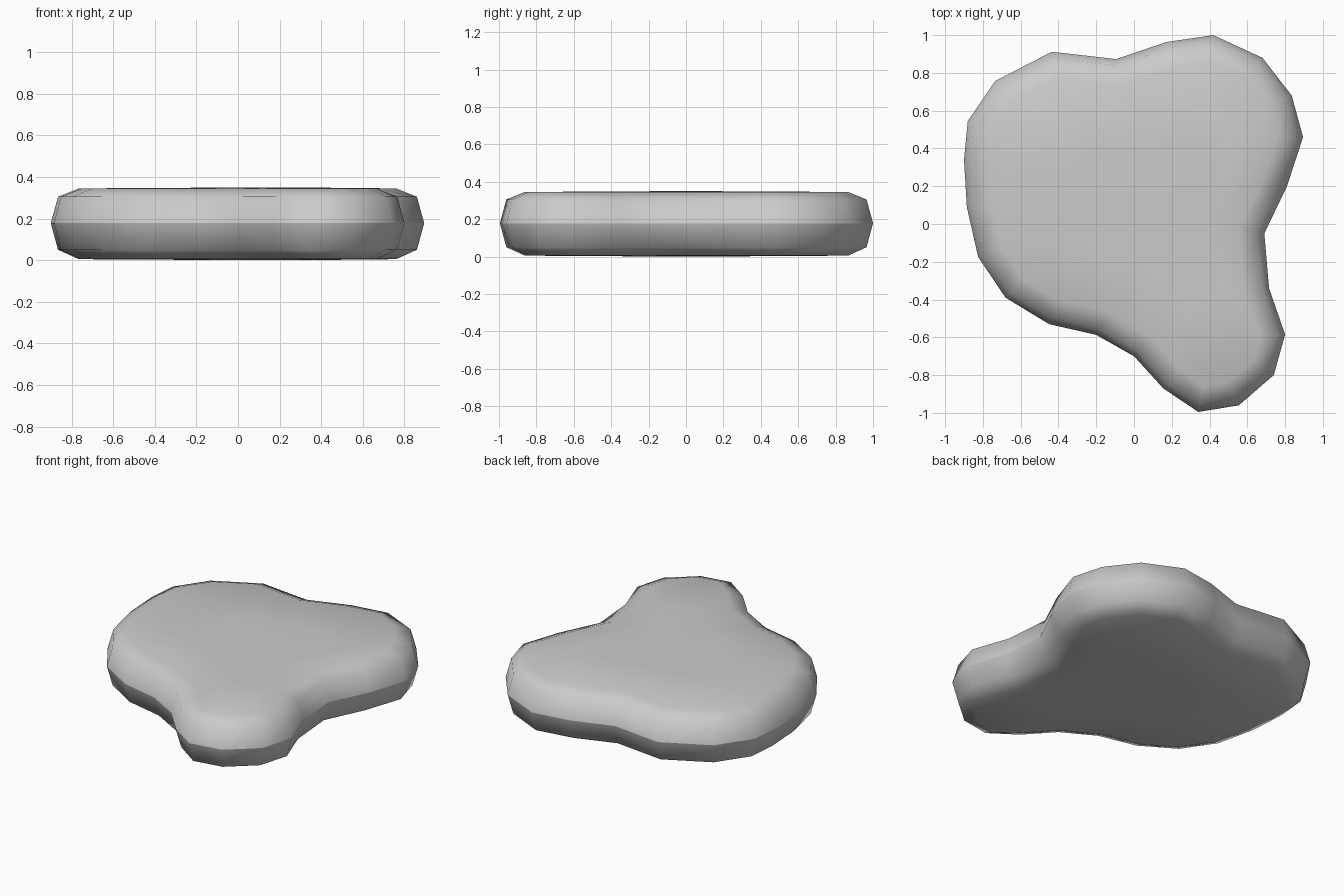
import bpy, bmesh
from mathutils import Vector

if "Cube" in bpy.data.objects:
    bpy.data.objects.remove(bpy.data.objects["Cube"])

# Outline of the slab at its widest level, clockwise from the back
OUTLINE = [(0.42, 1.0), (0.68, 0.88), (0.835, 0.68), (0.895, 0.46), (0.81, 0.2),
           (0.69, -0.05), (0.715, -0.34), (0.8, -0.585), (0.74, -0.8), (0.555, -0.96),
           (0.34, -0.995), (0.155, -0.87), (0.0, -0.7), (-0.2, -0.587), (-0.45, -0.53),
           (-0.68, -0.39), (-0.825, -0.175), (-0.885, 0.09), (-0.9, 0.34), (-0.88, 0.545),
           (-0.735, 0.757), (-0.435, 0.912), (-0.095, 0.873), (0.17, 0.963)]
# Edge rounding: (inset, height)
PROFILE = [(0.135, 0.005), (0.035, 0.05), (0.0, 0.178), (0.035, 0.305), (0.135, 0.345)]
CENTRE = Vector((0.2, 0.0))


def inset_outline(points, d):
    pts = [Vector(p) for p in points]
    result = []
    for i, p in enumerate(pts):
        a = (p - pts[i - 1]).normalized()
        b = (pts[(i + 1) % len(pts)] - p).normalized()
        t = (a + b).normalized()
        result.append(p + Vector((t.y, -t.x)) * d)
    return result


bm = bmesh.new()
n = len(OUTLINE)

# Rounded rim
rings = [[bm.verts.new((p.x, p.y, z)) for p in inset_outline(OUTLINE, d)]
         for d, z in PROFILE]
for low, high in zip(rings, rings[1:]):
    for i in range(n):
        j = (i + 1) % n
        bm.faces.new((low[i], low[j], high[j], high[i]))

# Slightly domed top and bottom
for ring, z_mid, z_end in ((rings[0], 0.002, 0.0), (rings[-1], 0.348, 0.35)):
    inner = []
    for v in ring:
        p = v.co.xy.lerp(CENTRE, 0.5)
        inner.append(bm.verts.new((p.x, p.y, z_mid)))
    tip = bm.verts.new((CENTRE.x, CENTRE.y, z_end))
    for i in range(n):
        j = (i + 1) % n
        bm.faces.new((ring[i], ring[j], inner[j], inner[i]))
        bm.faces.new((inner[i], inner[j], tip))

bmesh.ops.recalc_face_normals(bm, faces=bm.faces)
for f in bm.faces:
    f.smooth = True

# Crisp seam around the widest level
seam = set(rings[2])
for e in bm.edges:
    if e.verts[0] in seam and e.verts[1] in seam:
        e.smooth = False

mesh = bpy.data.meshes.new("stone_slab")
bm.to_mesh(mesh)
bm.free()
bpy.context.collection.objects.link(bpy.data.objects.new("stone_slab", mesh))
